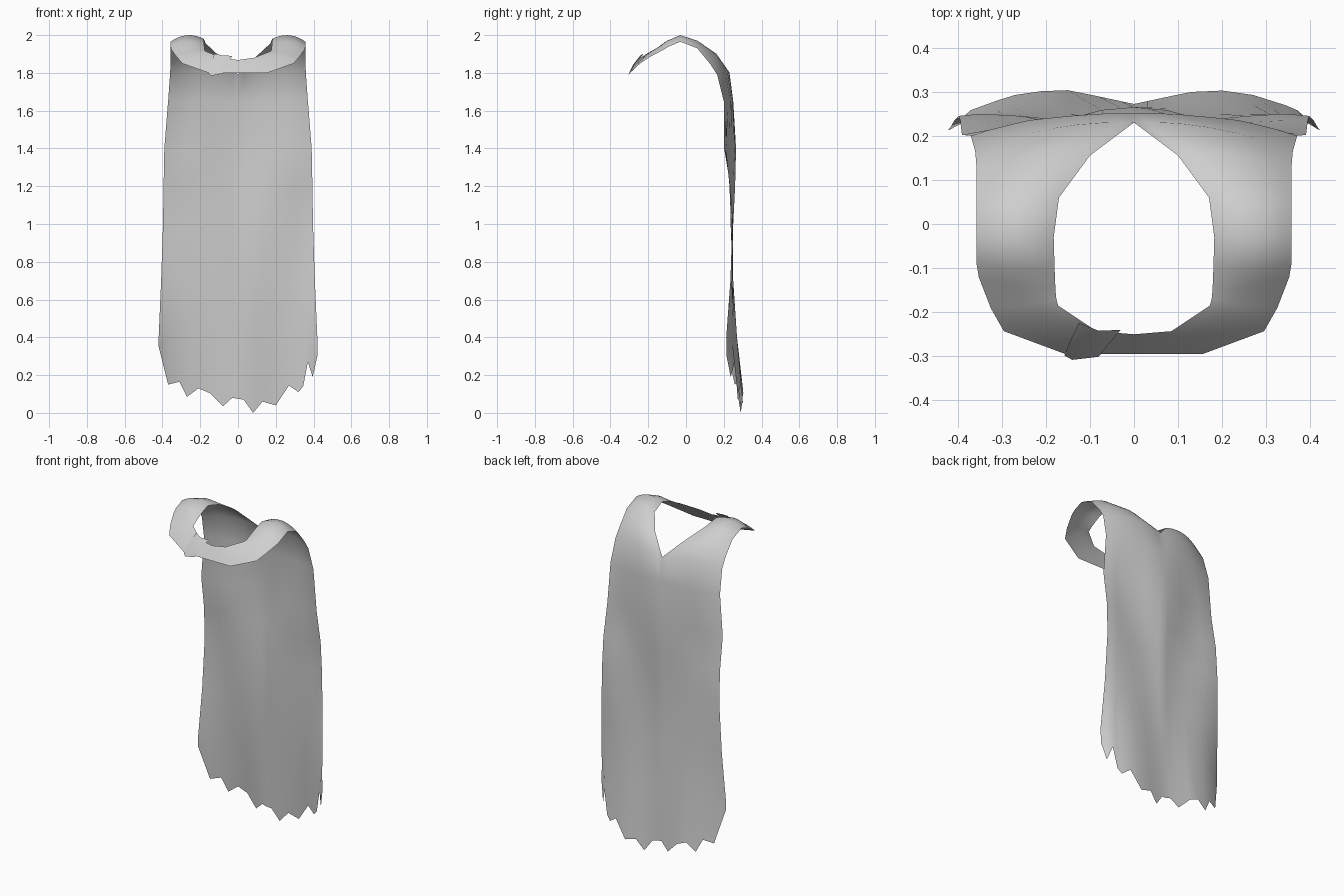
import bpy, bmesh, math
from mathutils import Vector

cloth = bpy.data.materials.new("grey cloth")
cloth.diffuse_color = (0.62, 0.62, 0.62, 1)

# Ragged hem outline (x, z); each point also starts a vertical column
HEM = [(-.42, .35), (-.37, .15), (-.31, .165), (-.27, .085), (-.21, .13), (-.15, .105),
       (-.08, .035), (-.03, .08), (0, .075), (.03, .07), (.08, 0), (.13, .06), (.20, .04),
       (.27, .145), (.32, .11), (.345, .14), (.37, .27), (.395, .19), (.42, .30)]
COLS = [x / .42 for x, z in HEM]

# Back panel folds: height, half width, then depth from centre line to side edge
KNOTS = (0, .2, .4, .65, .87, 1)
FOLDS = [(None, .42, (.272, .29, .307, .292, .262, .215)),
         (.40, .42, (.265, .262, .27, .27, .245, .213)),
         (.70, .407, (.25, .245, .25, .25, .245, .235)),
         (1.0, .397, (.25, .24, .235, .245, .25, .245)),
         (1.2, .394, (.26, .25, .235, .23, .235, .235)),
         (1.4, .39, (.265, .258, .235, .215, .21, .202)),
         (1.65, .37, (.25, .25, .245, .235, .215, .2))]

# Shoulder and collar: neck edge, outer edge, bulge (y, z) between them
COLLAR = [((0, .23, 1.79), (.36, .165, 1.79), (.02, .02)),
          ((.10, .155, 1.89), (.357, .13, 1.845), (.015, .03)),
          ((.17, .06, 1.955), (.357, .06, 1.93), (0, .027)),
          ((.182, -.03, 1.98), (.357, -.03, 1.965), (0, .027)),
          ((.18, -.10, 1.955), (.357, -.09, 1.94), (-.01, .02)),
          ((.178, -.15, 1.93), (.352, -.12, 1.922), (-.005, .012)),
          ((.176, -.17, 1.92), (.325, -.19, 1.885), (-.005, .008)),
          ((.172, -.185, 1.915), (.295, -.243, 1.85), (-.004, .004)),
          ((.085, -.243, 1.88), (.155, -.295, 1.80), (0, 0)),
          ((0, -.25, 1.868), (0, -.295, 1.80), (0, 0))]


def depth(values, t):
    for i in range(len(KNOTS) - 1):
        if t <= KNOTS[i + 1] + 1e-6:
            f = (t - KNOTS[i]) / (KNOTS[i + 1] - KNOTS[i])
            return values[i] + f * (values[i + 1] - values[i])


def loft(bm, rows):
    grid = [[bm.verts.new(p) for p in row] for row in rows]
    for a, b in zip(grid, grid[1:]):
        for i in range(len(a) - 1):
            bm.faces.new((a[i], b[i], b[i + 1], a[i + 1]))


def finish(bm, name):
    bmesh.ops.remove_doubles(bm, verts=bm.verts, dist=1e-4)
    bmesh.ops.recalc_face_normals(bm, faces=bm.faces)
    for f in bm.faces:
        f.smooth = True
    mesh = bpy.data.meshes.new(name)
    bm.to_mesh(mesh)
    bm.free()
    mesh.materials.append(cloth)
    obj = bpy.data.objects.new(name, mesh)
    bpy.context.collection.objects.link(obj)


def collar_point(row, s, side):
    inner, outer, (by, bz) = row
    t = abs(s)
    p = Vector(inner).lerp(Vector(outer), t)
    k = 4 * t * (1 - t)
    return (side * p.x, p.y + k * by, p.z + k * bz)


# Back panel, joined to a strap on each side that meets at the front
bm = bmesh.new()
panel = [[(s * w, depth(ys, abs(s)), HEM[i][1] if z is None else z)
          for i, s in enumerate(COLS)] for z, w, ys in FOLDS]
loft(bm, panel)
for side in (-1, 1):
    keep = [i for i, s in enumerate(COLS) if s * side >= 0]
    rows = [[panel[-1][i] for i in keep]]
    rows += [[collar_point(r, COLS[i], side) for i in keep] for r in COLLAR]
    loft(bm, rows)
finish(bm, "cape")

# Small overlapping cloth end on the front of the collar
bm = bmesh.new()
loft(bm, [[(-.125, -.224, 1.902), (-.08, -.242, 1.892), (-.03, -.24, 1.89)],
          [(-.145, -.266, 1.85), (-.10, -.279, 1.845), (-.06, -.275, 1.842)],
          [(-.158, -.298, 1.797), (-.14, -.308, 1.785), (-.08, -.301, 1.797)]])
finish(bm, "collar_flap")
